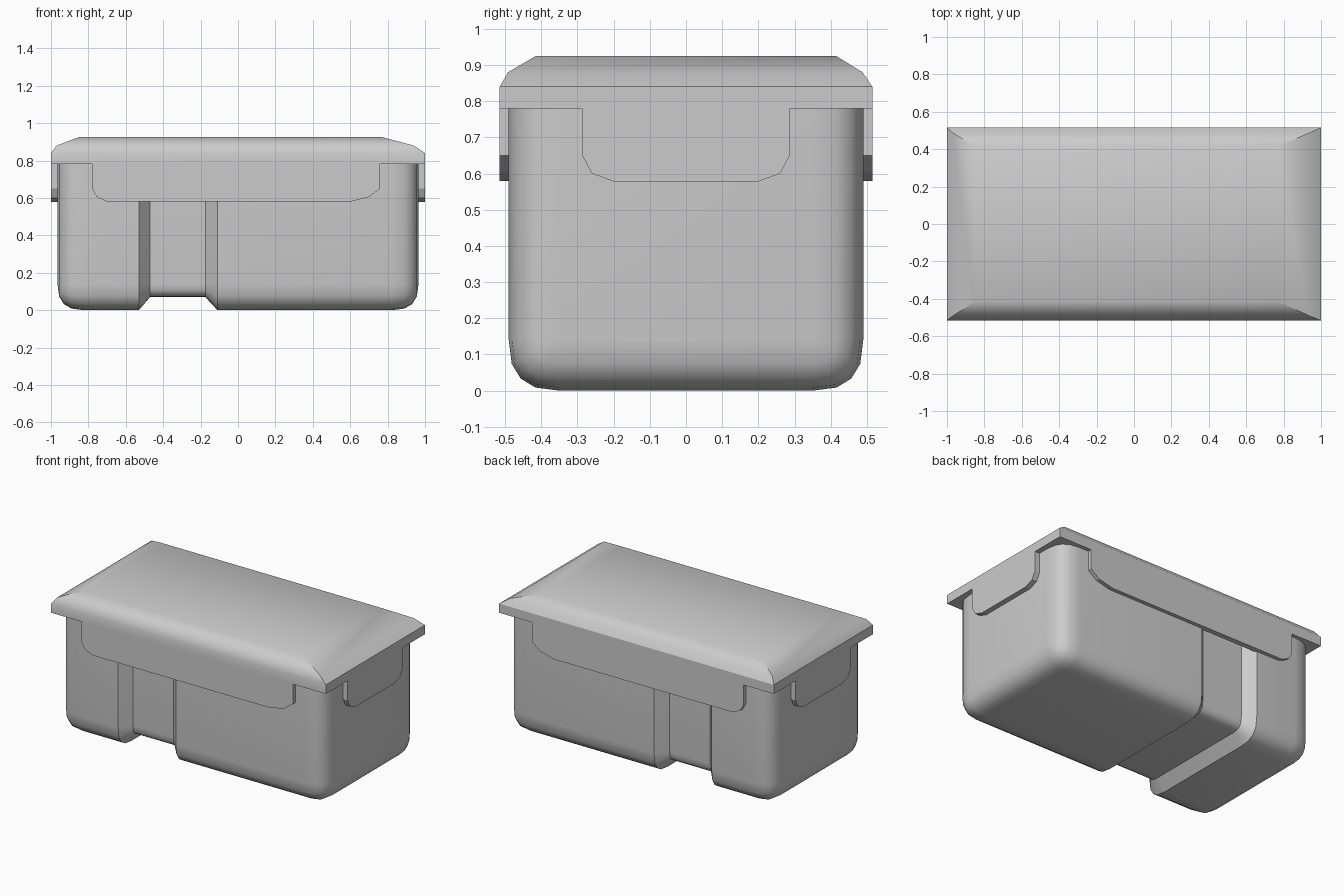
import bpy, bmesh, math

if "Cube" in bpy.data.objects:
    bpy.data.objects.remove(bpy.data.objects["Cube"])

grey = bpy.data.materials.new("light_grey_plastic")
grey.use_nodes = True
colour = (0.6, 0.6, 0.6, 1)
grey.diffuse_color = colour
grey.node_tree.nodes["Principled BSDF"].inputs["Base Color"].default_value = colour


def loft(name, rings, smooth=33):
    """Skin a row of closed rings, cap both ends and shade by angle."""
    bm = bmesh.new()
    loops = [[bm.verts.new(p) for p in ring] for ring in rings]
    n = len(loops[0])
    for a, b in zip(loops, loops[1:]):
        for i in range(n):
            j = (i + 1) % n
            bm.faces.new((a[i], a[j], b[j], b[i]))
    bm.faces.new(loops[0])
    bm.faces.new(loops[-1])
    bmesh.ops.remove_doubles(bm, verts=bm.verts, dist=0.0005)
    bmesh.ops.recalc_face_normals(bm, faces=bm.faces)
    mesh = bpy.data.meshes.new(name)
    bm.to_mesh(mesh)
    bm.free()
    mesh.materials.append(grey)
    obj = bpy.data.objects.new(name, mesh)
    bpy.context.collection.objects.link(obj)
    bpy.ops.object.select_all(action="DESELECT")
    obj.select_set(True)
    bpy.context.view_layer.objects.active = obj
    bpy.ops.object.shade_smooth_by_angle(angle=math.radians(smooth))
    return obj


# Container body: U-shaped sections along x, inset for round ends and the groove
RADIUS, HALF_X, HALF_Y, TOP, STEPS = 0.14, 0.965, 0.49, 0.80, 4


def soft_arc(i):
    a = math.pi / 2 * i / STEPS
    return abs(math.cos(a)) ** 0.78, math.sin(a) ** 0.78


def section(x, inset):
    r = max(RADIUS - inset, 0)
    w = HALF_Y - inset
    half = [(w, TOP)]
    for i in range(STEPS + 1):
        c, s = soft_arc(i)
        half.append((w - r + r * c, inset + r - r * s))
    outline = half + [(-y, z) for y, z in reversed(half)]
    return [(x, y, z) for y, z in outline]


end = []
for i in range(STEPS, -1, -1):
    c, s = soft_arc(i)
    end.append((HALF_X - RADIUS * (1 - s), RADIUS * (1 - c)))
groove = [(-0.53, 0), (-0.47, 0.07), (-0.175, 0.07), (-0.11, 0)]
stations = [(-x, d) for x, d in end] + groove + [(x, d) for x, d in reversed(end)]
stations.sort(key=lambda s: s[0])
loft("container_body", [section(x, d) for x, d in stations])


# Lid: straight rim with a shallow domed top
def rectangle(x0, x1, y0, y1, z):
    return [(x0, y0, z), (x1, y0, z), (x1, y1, z), (x0, y1, z)]


loft("lid", [
    rectangle(-1, 1, -0.515, 0.515, 0.78),
    rectangle(-1, 1, -0.515, 0.515, 0.84),
    rectangle(-0.97, 0.94, -0.492, 0.488, 0.88),
    rectangle(-0.85, 0.77, -0.415, 0.415, 0.925),
])

# Locking flaps hanging from the rim on all four sides
long_flap = [(-0.78, 0.78), (-0.78, 0.65), (-0.755, 0.605), (-0.70, 0.58),
             (0.60, 0.58), (0.70, 0.605), (0.76, 0.65), (0.76, 0.78)]
half_flap = [(0.287, 0.78), (0.287, 0.65), (0.26, 0.60), (0.20, 0.578)]
short_flap = half_flap + [(-y, z) for y, z in reversed(half_flap)]

for side, sign in (("front", -1), ("back", 1)):
    loft(side + "_flap", [[(x, sign * d, z) for x, z in long_flap]
                          for d in (0.48, 0.515)], 20)
for side, sign in (("right", -1), ("left", 1)):
    loft(side + "_flap", [[(sign * d, y, z) for y, z in short_flap]
                          for d in (0.955, 1.0)], 20)
